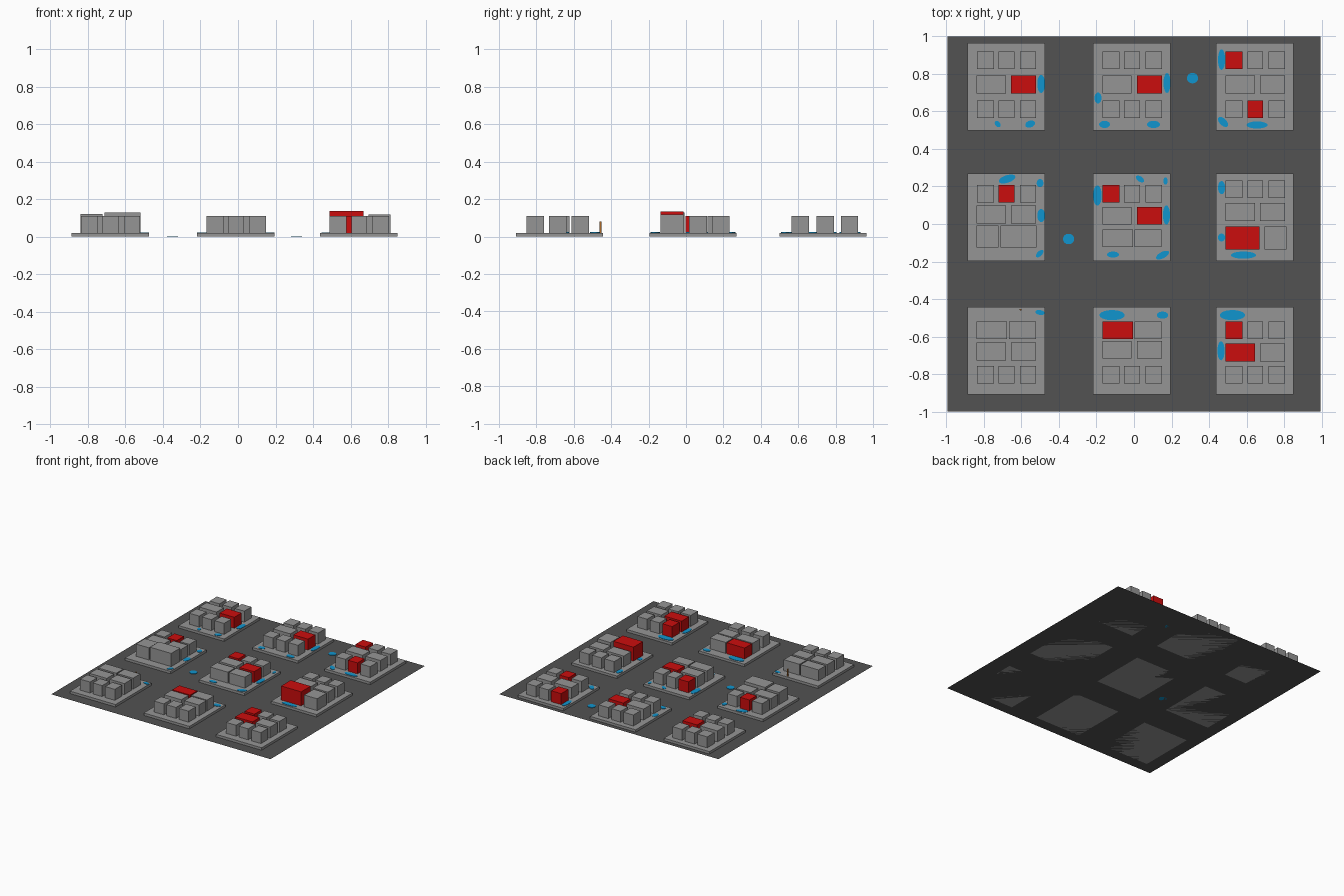
import bpy, bmesh
from math import radians
from mathutils import Matrix

if "Cube" in bpy.data.objects:
    bpy.data.objects.remove(bpy.data.objects["Cube"])


def material(name, rgb):
    m = bpy.data.materials.new(name)
    m.diffuse_color = (*rgb, 1)
    m.use_nodes = True
    m.node_tree.nodes["Principled BSDF"].inputs["Base Color"].default_value = m.diffuse_color
    return m


ASPHALT = material("asphalt", (0.085, 0.085, 0.085))
CONCRETE = material("concrete", (0.3, 0.3, 0.3))
RED = material("red", (0.6, 0.004, 0.004))
BLUE = material("blue", (0.005, 0.3, 0.62))
BROWN = material("brown", (0.45, 0.15, 0.02))


def finish(name, bm, mat):
    me = bpy.data.meshes.new(name)
    bm.to_mesh(me)
    bm.free()
    me.materials.append(mat)
    ob = bpy.data.objects.new(name, me)
    bpy.context.collection.objects.link(ob)


def box(name, x0, x1, y0, y1, z0, z1, mat):
    bm = bmesh.new()
    mx = (Matrix.Translation(((x0 + x1) / 2, (y0 + y1) / 2, (z0 + z1) / 2))
          @ Matrix.Diagonal((x1 - x0, y1 - y0, z1 - z0, 1)))
    bmesh.ops.create_cube(bm, size=1, matrix=mx)
    finish(name, bm, mat)


def disc(name, x, y, z, rx, ry, angle=0, h=0.003, mat=BLUE):
    bm = bmesh.new()
    mx = (Matrix.Translation((x, y, z + h / 2))
          @ Matrix.Rotation(radians(angle), 4, "Z") @ Matrix.Diagonal((rx, ry, h, 1)))
    bmesh.ops.create_cone(bm, cap_ends=True, segments=32, radius1=1, radius2=1,
                          depth=1, matrix=mx)
    finish(name, bm, mat)


# Street plane
bm = bmesh.new()
bmesh.ops.create_grid(bm, x_segments=1, y_segments=1, size=1,
                      matrix=Matrix.Diagonal((0.995, 1, 1, 1)))
finish("street", bm, ASPHALT)

# Building row types: x ranges, depth, heights of the tops
three = ([(-.155, -.065), (-.04, .045), (.073, .16)], .093, (.11, .11, .11))
two = ([(-.157, 0), (.027, .16)], .095, (.11, .11))
tight = ([(-.157, .006), (.015, .159)], .093, (.11, .11))
big_right = ([(-.157, -.04), (-.03, .163)], .117, (.12, .128))
big_left = ([(-.157, .025), (.052, .17)], .123, (.135, .117))

# City blocks: centre, rows (type, y centre, red indices), pools (x, y, rx, ry, turn)
blocks = []


def block(cx, cy, rows, pools):
    box("sidewalk", cx - .207, cx + .207, cy - .233, cy + .233, 0, .02, CONCRETE)
    for (spans, depth, tops), y, reds in rows:
        for i, (a, b) in enumerate(spans):
            red = i in reds
            box("red_building" if red else "building", cx + a, cx + b,
                cy + y - depth / 2, cy + y + depth / 2, .02, tops[i],
                RED if red else CONCRETE)
    for x, y, *shape in pools:
        disc("pool", cx + x, cy + y, .02, *shape)


X = (-.682, -.012, .644)
Y = (.732, .037, -.676)

# Back row of blocks
block(X[0], Y[0], [(three, .142, ()), (two, .012, (1,)), (three, -.121, ())],
      [(.187, .015, .021, .048), (-.045, -.199, .019, .013, -50),
       (.128, -.199, .027, .018, 20)])
block(X[1], Y[0], [(three, .142, ()), (two, .012, (1,)), (three, -.121, ())],
      [(.188, .02, .019, .053), (-.18, -.06, .019, .029),
       (-.145, -.201, .029, .019), (.116, -.201, .035, .019)])
block(X[2], Y[0], [(three, .142, (0,)), (two, .012, ()), (three, -.121, (1,))],
      [(-.177, .145, .019, .055), (-.169, -.188, .034, .018, -45),
       (.012, -.204, .056, .019)])
# Middle row of blocks
block(X[0], Y[1], [(three, .125, (1,)), (two, .014, ()), (big_right, -.103, ())],
      [(.005, .203, .046, .02, 18), (.181, .181, .018, .022),
       (.187, .008, .021, .035), (.179, -.195, .025, .013, 45)])
block(X[1], Y[1], [(three, .125, (0,)), (two, .007, (1,)), (tight, -.112, ())],
      [(-.183, .115, .023, .054), (.044, .203, .025, .014, -35),
       (.18, .192, .011, .019), (.185, .011, .019, .051),
       (-.1, -.2, .032, .016), (.164, -.203, .038, .017, 28)])
block(X[2], Y[1], [(three, .149, ()), (two, .027, ()), (big_left, -.112, (0,))],
      [(-.177, .157, .019, .035), (-.177, -.109, .019, .021),
       (-.06, -.203, .067, .019)])
# Front row of blocks
block(X[0], Y[2], [(tight, .11, ()), (two, -.004, ()), (three, -.129, ())],
      [(.181, .204, .025, .013, -10)])
block(X[1], Y[2], [(tight, .11, (0,)), (two, .005, ()), (three, -.129, ())],
      [(-.105, .19, .067, .027), (.164, .19, .03, .019)])
block(X[2], Y[2], [(three, .11, (0,)), (two, -.01, (0, )), (three, -.129, ())],
      [(-.119, .19, .067, .027), (-.18, 0, .019, .051)])

# Round pools on the street
for x, y in ((.312, .778), (-.349, -.08)):
    disc("street_pool", x, y, 0, .03, .028, h=.004)

# Thin post on the front left block
disc("post", -.605, -.457, .02, .005, .005, h=.06, mat=BROWN)
